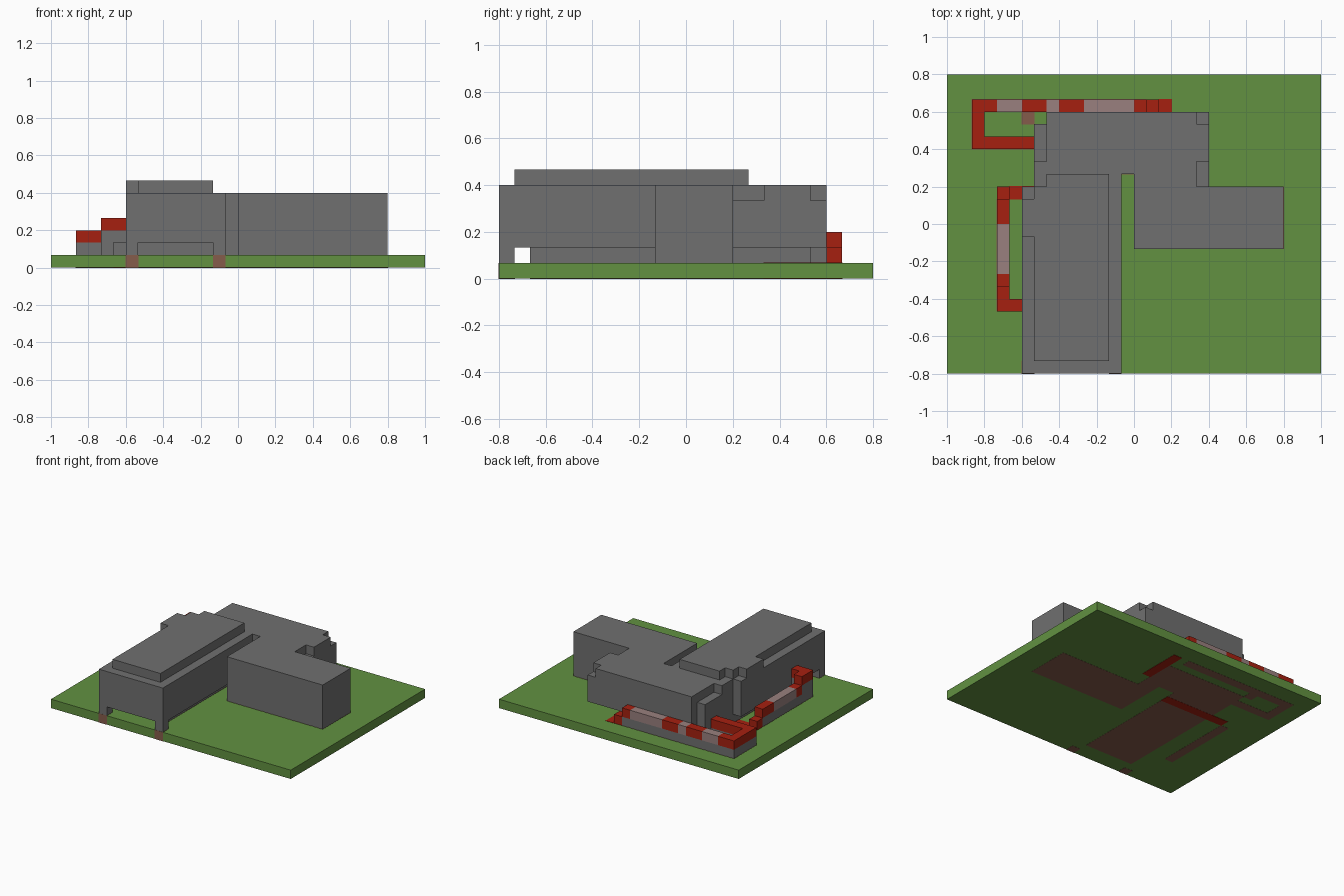
import bpy
import bmesh
from mathutils import Matrix, Vector

U = 1 / 15  # size of one block

cube = bpy.data.objects.get("Cube")
if cube:
    bpy.data.objects.remove(cube, do_unlink=True)


def material(name, *rgb):
    m = bpy.data.materials.new(name)
    m.use_nodes = True
    m.diffuse_color = (*rgb, 1)
    m.node_tree.nodes["Principled BSDF"].inputs["Base Color"].default_value = (*rgb, 1)
    return m


GRASS = material("grass green", 0.122, 0.283, 0.053)
GREY = material("concrete grey", 0.162, 0.162, 0.162)
RED = material("path red", 0.381, 0.0144, 0.0052)
PINK = material("glass pink", 0.319, 0.216, 0.209)
BROWN = material("foundation brown", 0.235, 0.107, 0.07)


def part(name, mat, bottom, top, *areas, grow=0.0):
    """One object from rectangles (x0, y0, x1, y1), all in block units."""
    bm = bmesh.new()
    for x0, y0, x1, y1 in areas:
        lo = Vector((x0, y0, bottom)) * U - Vector((grow,) * 3)
        hi = Vector((x1, y1, top)) * U + Vector((grow,) * 3)
        size = Matrix.Diagonal((*(hi - lo), 1))
        bmesh.ops.create_cube(bm, size=1, matrix=Matrix.Translation((lo + hi) / 2) @ size)
    mesh = bpy.data.meshes.new(name)
    bm.to_mesh(mesh)
    bm.free()
    mesh.materials.append(mat)
    ob = bpy.data.objects.new(name, mesh)
    bpy.context.collection.objects.link(ob)


# Shared footprints
pillars = [(-9, -12, -8, -11), (-2, -12, -1, -11)]
wing_floor = (-8, -10, -2, 3)
hall_floor = [(-7, 3, -2, 4), (-7, 4, 2, 8), (0, 3, 2, 4)]
east_block = (0, -2, 12, 3)
ramp_back = (-13, 9, 1, 10)
ramp_loop = [(-13, 6, -12, 9), (-12, 6, -8, 7)]
ramp_west = (-11, -7, -10, 2)

# Ground with foundations and paths let into it
part("ground", GRASS, 0, 1, (-15, -12, 15, 12))
part("foundations", BROWN, 0, 1, *pillars, wing_floor, *hall_floor, east_block,
     ramp_back, *ramp_loop, ramp_west, (-8, 3, -7, 8), (-9, 8, -8, 9), grow=0.001)
part("ground_paths", RED, 0, 1, (2, 5, 3, 10), (-10, 2, -2, 3), grow=0.002)

# Front wing, raised on pillars above a set-back ground floor
part("front_pillars", GREY, 1, 2, *pillars)
part("wing_ground_floor", GREY, 1, 2, wing_floor)
part("wing_upper_floor", GREY, 2, 6, (-9, -12, -1, 3), (-8, 3, -1, 4))
part("wing_roof", GREY, 6, 7, (-8, -11, -2, 3), (-7, 3, -2, 4), (-9, -1, -8, 2))

# Back hall with overhanging upper floor
part("hall_ground_floor", GREY, 1, 2, *hall_floor)
part("hall_upper_floor", GREY, 2, 6, (-7, 4, 5, 9), (0, 3, 5, 4), (5, 5, 6, 8))
part("hall_low_corners", GREY, 2, 5, (5, 3, 6, 5), (5, 8, 6, 9))
part("stair_column", GREY, 1, 6, (-8, 3, -7, 5))
part("side_annex", GREY, 1, 5, (-8, 5, -7, 8))

# East block
part("east_block", GREY, 1, 6, east_block)

# Ramp bases
part("back_ramp_base", GREY, 1, 2, ramp_back, *ramp_loop)
part("west_ramp_base", GREY, 1, 2, ramp_west)
part("west_ramp_upper_base", GREY, 2, 3, (-11, -7, -10, -5), (-10, -7, -9, -6))

# Red ramp steps and decks
part("ramp_first_steps", RED, 1, 2, (1, 9, 2, 10), (-11, 2, -10, 3))
part("back_ramp_deck", RED, 2, 3, (-13, 9, -11, 10), (-9, 9, -7, 10),
     (-6, 9, -4, 10), (0, 9, 1, 10), *ramp_loop)
part("west_ramp_deck", RED, 2, 3, (-11, 0, -10, 2), (-11, -5, -10, -4))
part("west_ramp_landing", RED, 3, 4, (-11, -7, -10, -5), (-10, -7, -9, -6))

# Pale ramp sections
part("back_ramp_pale_deck", PINK, 2, 3, (-11, 9, -9, 10), (-7, 9, -6, 10), (-4, 9, 0, 10))
part("west_ramp_pale_deck", PINK, 2, 3, (-11, -4, -10, 0))
